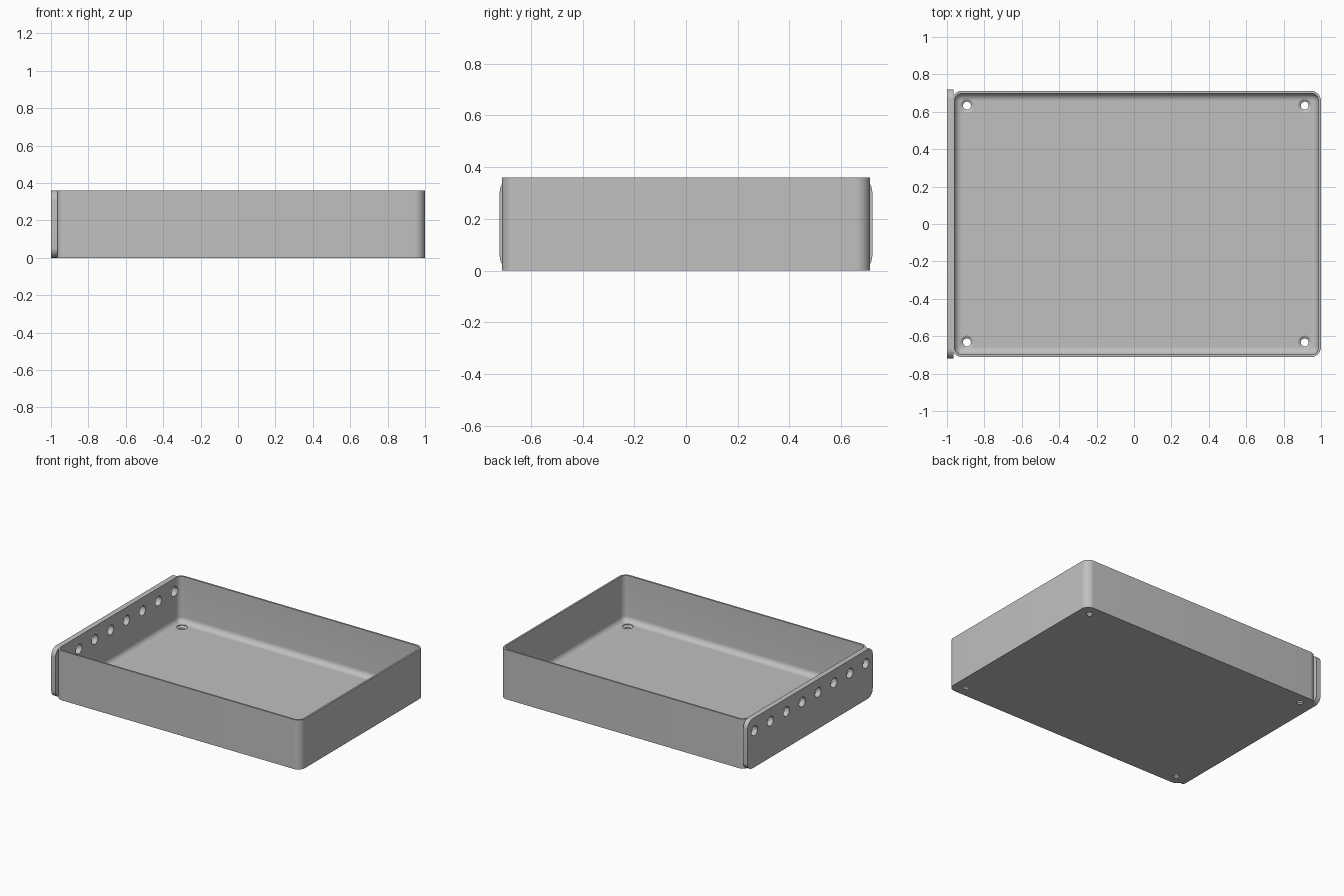
import bpy
import bmesh
from math import sin, cos, pi, radians
from mathutils import Vector

if "Cube" in bpy.data.objects:
    bpy.data.objects.remove(bpy.data.objects["Cube"])

# Dimensions
X0, X1, HALF_Y, HEIGHT = -0.974, 1.0, 0.712, 0.36
CORNER, WALL, FLOOR, FILLET = 0.055, 0.013, 0.026, 0.04
MID_X = (X0 + X1) / 2

grey = bpy.data.materials.new("light_grey")
grey.use_nodes = True
grey.diffuse_color = (0.53, 0.53, 0.53, 1)
grey.node_tree.nodes["Principled BSDF"].inputs["Base Color"].default_value = (0.53, 0.53, 0.53, 1)


def rounded_rect(half_w, half_h, r, steps=10):
    """Counter-clockwise outline with rounded corners, centred on the origin."""
    points = []
    for quarter, (sx, sy) in enumerate([(1, 1), (-1, 1), (-1, -1), (1, -1)]):
        for i in range(steps + 1):
            a = (quarter + i / steps) * pi / 2
            points.append((sx * (half_w - r) + r * cos(a), sy * (half_h - r) + r * sin(a)))
    return points


def circle(r, sides=32):
    return [(r * cos(2 * pi * i / sides), r * sin(2 * pi * i / sides)) for i in range(sides)]


def flat_ring(outline, z, cx=0.0, cy=0.0):
    return [Vector((cx + u, cy + v, z)) for u, v in outline]


def upright_ring(outline, x, cy, cz):
    return [Vector((x, cy + u, cz + v)) for u, v in outline]


def add_loft(bm, rings):
    """Skin consecutive rings and cap both ends."""
    loops = [[bm.verts.new(p) for p in ring] for ring in rings]
    for a, b in zip(loops, loops[1:]):
        for i in range(len(a)):
            j = (i + 1) % len(a)
            bm.faces.new((a[i], a[j], b[j], b[i]))
    bm.faces.new(loops[0][::-1])
    bm.faces.new(loops[-1])


def make_object(name, lofts):
    bm = bmesh.new()
    for rings in lofts:
        add_loft(bm, rings)
    bmesh.ops.recalc_face_normals(bm, faces=bm.faces)
    mesh = bpy.data.meshes.new(name)
    bm.to_mesh(mesh)
    bm.free()
    mesh.materials.append(grey)
    obj = bpy.data.objects.new(name, mesh)
    bpy.context.collection.objects.link(obj)
    return obj


def activate(obj):
    bpy.ops.object.select_all(action='DESELECT')
    obj.select_set(True)
    bpy.context.view_layer.objects.active = obj


def cut(obj, cutter):
    mod = obj.modifiers.new("holes", 'BOOLEAN')
    mod.operation = 'DIFFERENCE'
    mod.solver = 'EXACT'
    mod.object = cutter
    activate(obj)
    bpy.ops.object.modifier_apply(modifier=mod.name)


# Open tray: outer shell, rim, inner wall and filleted floor edge
def tray_ring(inset, z):
    outline = rounded_rect((X1 - X0) / 2 - inset, HALF_Y - inset, CORNER - inset)
    return flat_ring(outline, z, MID_X)


tray_rings = [tray_ring(0, 0), tray_ring(0, HEIGHT), tray_ring(WALL, HEIGHT)]
for i in range(9):
    a = i / 8 * pi / 2
    tray_rings.append(tray_ring(WALL + FILLET * (1 - cos(a)), FLOOR + FILLET * (1 - sin(a))))
tray = make_object("tray", [tray_rings])

# Thicker end plate with rounded corners
plate_outline = rounded_rect(0.72, HEIGHT / 2, 0.055)
end_plate = make_object("end_plate", [[upright_ring(plate_outline, x, 0, HEIGHT / 2)
                                       for x in (-1.0, -0.965)]])

# Countersunk screw holes in the floor corners
screw_profile = [(0.021, -0.02), (0.021, 0.012), (0.036, 0.021), (0.036, 0.075)]
screw_cutter = make_object("screw_hole_cutter", [
    [flat_ring(circle(r), z, 0.01 + sx * 0.903, sy * 0.633) for r, z in screw_profile]
    for sx in (-1, 1) for sy in (-1, 1)])

# Row of round holes through the end wall and plate
row_cutter = make_object("row_hole_cutter", [
    [upright_ring(circle(0.035), x, (i - 3.5) * 0.183, 0.265) for x in (-1.05, -0.93)]
    for i in range(8)])

cut(tray, screw_cutter)
cut(tray, row_cutter)
cut(end_plate, row_cutter)
for cutter in (screw_cutter, row_cutter):
    bpy.data.objects.remove(cutter)

for obj in (tray, end_plate):
    activate(obj)
    bpy.ops.object.shade_smooth_by_angle(angle=radians(30))
